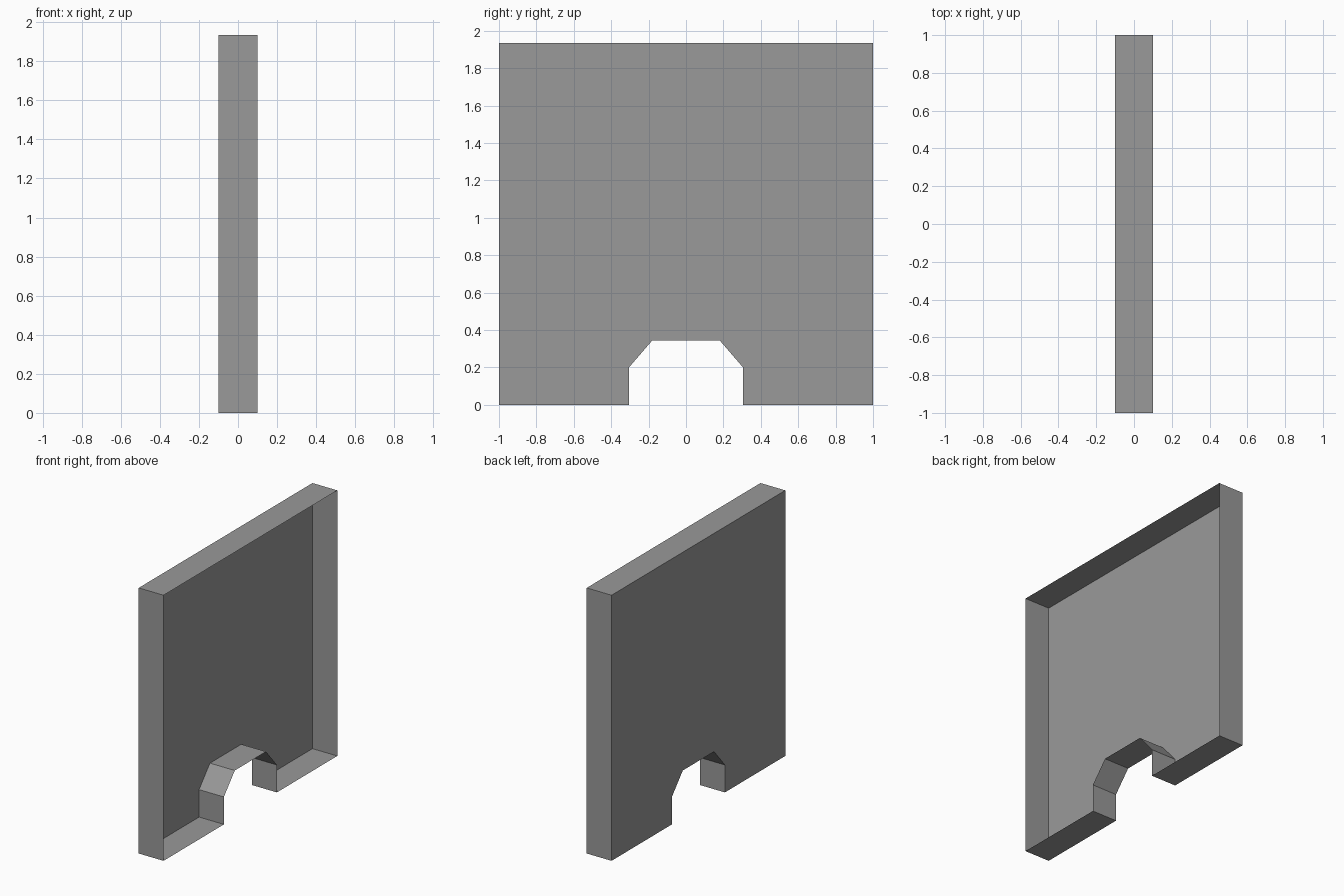
import bpy
import bmesh
from mathutils import Vector

cube = bpy.data.objects.get("Cube")
if cube:
    bpy.data.objects.remove(cube, do_unlink=True)

HALF_DEPTH = 0.1

# Half of the outline as (y, z): notch top, chamfer, notch side, foot, top corner
half = [(0.18, 0.345), (0.305, 0.2), (0.305, 0), (1, 0), (1, 1.935)]
outline = half + [(-y, z) for y, z in reversed(half)]

grey = bpy.data.materials.new("plain grey")
grey.use_nodes = True
colour = (0.32, 0.32, 0.32, 1)
grey.diffuse_color = colour
grey.node_tree.nodes["Principled BSDF"].inputs["Base Color"].default_value = colour

# Flat back sheet, with its rim drawn out to form thin walls and an open side
bm = bmesh.new()
sheet = bm.faces.new([bm.verts.new((-HALF_DEPTH, y, z)) for y, z in outline])
rim = bmesh.ops.extrude_edge_only(bm, edges=list(sheet.edges))
rim_verts = [v for v in rim["geom"] if isinstance(v, bmesh.types.BMVert)]
bmesh.ops.translate(bm, verts=rim_verts, vec=Vector((2 * HALF_DEPTH, 0, 0)))

# Make all faces agree, with the sheet facing outwards
bmesh.ops.recalc_face_normals(bm, faces=bm.faces)
sheet.normal_update()
if sheet.normal.x > 0:
    bmesh.ops.reverse_faces(bm, faces=bm.faces)

mesh = bpy.data.meshes.new("notched_panel")
bm.to_mesh(mesh)
bm.free()
mesh.materials.append(grey)
panel = bpy.data.objects.new("notched_panel", mesh)
bpy.context.collection.objects.link(panel)
